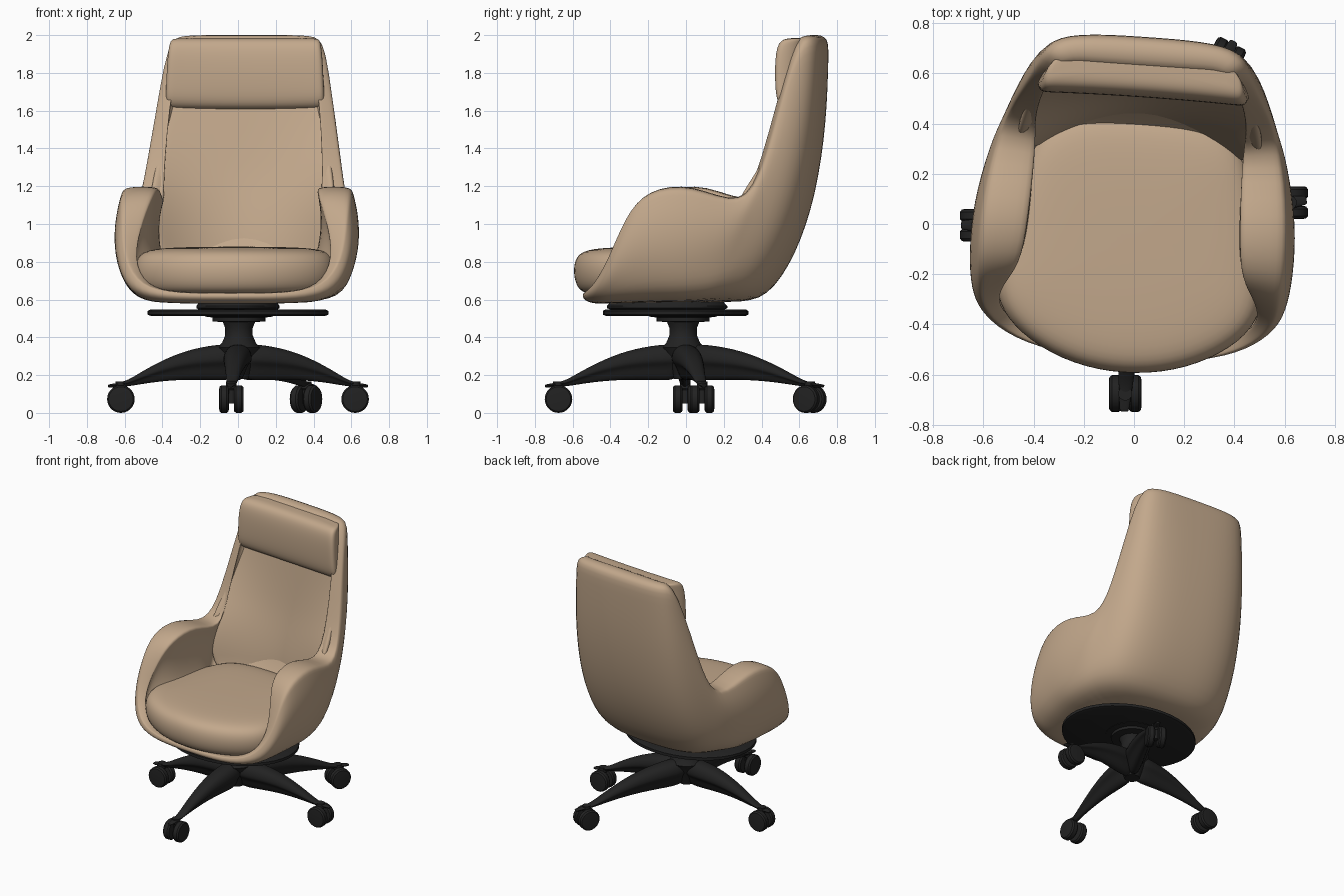
import bpy, bmesh, math
from mathutils import Vector

if "Cube" in bpy.data.objects:
    bpy.data.objects.remove(bpy.data.objects["Cube"])

TURN = math.radians(-4)          # upholstery is swivelled slightly on the base
HUB = Vector((0.005, -0.015, 0))


def material(name, rgb):
    m = bpy.data.materials.new(name)
    m.diffuse_color = (*rgb, 1)
    m.use_nodes = True
    m.node_tree.nodes["Principled BSDF"].inputs["Base Color"].default_value = m.diffuse_color
    return m


TAN = material("tan_leather", (0.54, 0.39, 0.26))
BLACK = material("black_plastic", (0.016, 0.016, 0.016))


def loft(name, rings, mat, subdiv=0, turn=0.0, loc=(0, 0, 0)):
    """Skin closed rings of equal length, cap both ends."""
    bm = bmesh.new()
    vs = [[bm.verts.new(p) for p in ring] for ring in rings]
    n = len(rings[0])
    for a, b in zip(vs, vs[1:]):
        for i in range(n):
            j = (i + 1) % n
            bm.faces.new((a[i], a[j], b[j], b[i]))
    bm.faces.new(vs[0])
    bm.faces.new(vs[-1])
    bmesh.ops.recalc_face_normals(bm, faces=bm.faces)
    me = bpy.data.meshes.new(name)
    bm.to_mesh(me)
    bm.free()
    ob = bpy.data.objects.new(name, me)
    bpy.context.collection.objects.link(ob)
    me.materials.append(mat)
    ob.rotation_euler.z = turn
    ob.location = loc
    if subdiv:
        mod = ob.modifiers.new("smooth", 'SUBSURF')
        mod.levels = mod.render_levels = subdiv
    bpy.ops.object.select_all(action='DESELECT')
    ob.select_set(True)
    bpy.context.view_layer.objects.active = ob
    if subdiv:
        bpy.ops.object.shade_smooth()
    else:
        bpy.ops.object.shade_smooth_by_angle(angle=math.radians(35))
    return ob


def lathe(name, profile, mat, sx=1, sy=1, seg=40, **kw):
    rings = [[(r * sx * math.cos(2 * math.pi * i / seg), r * sy * math.sin(2 * math.pi * i / seg), z)
              for i in range(seg)] for r, z in profile]
    return loft(name, rings, mat, **kw)


# --- outer shell: columns of (bottom, middle, rim, inward thickness) ---
back_cols = [
    ((0, .43, .60), (0, .685, 1.15), (0, .745, 2.005), (0, -.13)),
    ((.25, .42, .60), (.25, .68, 1.15), (.22, .745, 2.005), (0, -.13)),
    ((.42, .36, .61), (.45, .62, 1.15), (.385, .72, 2.0), (-.1, -.1)),
    ((.50, .25, .62), (.53, .46, 1.13), (.42, .61, 1.99), (-.06, -.02)),
    ((.53, .19, .62), (.56, .36, .98), (.50, .455, 1.31), (-.08, -.03)),
]
arm_cols = [
    ((.54, .13, .61), (.60, .25, .90), (.555, .345, 1.08), (-.15, -.02)),
    ((.55, 0, .60), (.65, .03, .90), (.60, .07, 1.22), (-.19, 0)),
    ((.54, -.15, .60), (.65, -.17, .88), (.605, -.17, 1.185), (-.18, 0)),
    ((.52, -.28, .59), (.63, -.31, .81), (.59, -.28, 1.05), (-.11, .03)),
    ((.45, -.39, .58), (.58, -.39, .68), (.58, -.37, .82), (-.05, .03)),
    ((.38, -.42, .58), (.48, -.465, .62), (.485, -.46, .67), (-.03, .04)),
    ((.27, -.46, .575), (.30, -.525, .60), (.30, -.525, .635), (-.01, .04)),
    ((0, -.47, .575), (0, -.54, .60), (0, -.54, .635), (0, .04)),
]


def column(b, m, r, d):
    b, m, r = Vector(b), Vector(m), Vector(r)
    d = Vector((d[0], d[1], 0))

    def at(t):
        return b * (2 * (t - .5) * (t - 1)) + m * (4 * t * (1 - t)) + r * (2 * t * (t - .5))
    pts = [Vector((b.x * .6, b.y * .6, .585))]
    pts += [at(t) for t in (0, .25, .5, .75, .95, 1)]
    pts += [at(t) + d * (1.3 - .3 * t) for t in (1, .95, .75, .5, .25)]
    pts.append(Vector((b.x * .5, b.y * .5, .66)))
    return pts


half = [column(*c) for c in back_cols + arm_cols]
cols = half + [[Vector((-p.x, p.y, p.z)) for p in c] for c in half[-2:0:-1]]
loft("seat_shell", [list(r) for r in zip(*cols)], TAN, 2, TURN)

# --- seat cushion ---
edge = [(0, -.595), (.2, -.57), (.38, -.49), (.5, -.38), (.535, -.25), (.51, 0), (.46, .2),
        (.40, .36), (.25, .435), (0, .44)]
edge += [(-x, y) for x, y in edge[-2:0:-1]]
loft("seat_cushion", [[(x * s, (y + .08) * s - .08, z) for x, y in edge] for s, z in
     ((.5, .62), (.88, .625), (.98, .66), (1.02, .74), (1.0, .82), (.9, .865), (.6, .877), (.2, .88))],
     TAN, 2, TURN)


# --- back pad and headrest: slabs with a curved front ---
def slab(name, rows):
    rings = []
    for z, w, yc, ys, yb in rows:
        ring = [(s * w * .97, yc + (ys - yc) * s * s, z) for s in (-1, -.9, -.55, 0, .55, .9, 1)]
        ring += [(w, ys + .04, z), (w * .86, yb, z), (0, yb, z), (-w * .86, yb, z), (-w, ys + .04, z)]
        rings.append(ring)
    loft(name, rings, TAN, 2, TURN)


slab("back_pad", [(.74, .42, .44, .28, .46), (.9, .46, .455, .26, .50), (1.05, .49, .485, .27, .54),
                  (1.17, .50, .51, .32, .57), (1.3, .475, .53, .415, .60), (1.5, .45, .555, .505, .65),
                  (1.7, .42, .58, .56, .67), (1.94, .37, .62, .61, .68)])
slab("headrest", [(1.605, .37, .59, .59, .66), (1.61, .42, .545, .545, .66), (1.65, .43, .517, .505, .67),
                  (1.75, .425, .506, .498, .67), (1.87, .42, .506, .498, .67), (1.95, .41, .52, .51, .68),
                  (1.98, .40, .55, .54, .68), (1.985, .36, .59, .585, .68)])

# --- swivel mechanism and column ---
lathe("support_plate", [(.96, .513), (1, .52), (1, .54), (.97, .547)], BLACK, .48, .385,
      turn=TURN, loc=(0, -.055, 0))
lathe("upper_plate", [(.9, .54), (1, .555), (1, .565), (.9, .60)], BLACK, .22, .32,
      turn=TURN, loc=(0, -.10, 0))
lathe("gas_column", [(.05, .18), (.09, .30), (.115, .345), (.09, .37), (.073, .41), (.073, .45),
                     (.085, .48), (.14, .485), (.14, .505), (.18, .51), (.18, .525)], BLACK, loc=HUB)

# --- four legs with twin-wheel casters (x, y, swivel angle) ---
casters = {"left": (-.62, -.005, 180), "right": (.62, .085, 0), "front": (-.035, -.675, -90),
           "rear": (.36, .655, 62)}
sections = [(0, .07, .17, .365), (.18, .08, .168, .365), (.45, .064, .175, .333), (.68, .047, .165, .27),
            (.86, .034, .148, .205), (.96, .028, .138, .165), (1.1, .02, .132, .152), (1.11, .015, .136, .148)]
for side, (cx, cy, swivel) in casters.items():
    c = Vector((cx, cy, 0))
    reach = (c - HUB).length
    ang = math.atan2(cy - HUB.y, cx - HUB.x)
    rings = []
    for f, w, zb, zt in sections:
        r, h = f * reach, zt - zb
        rings.append([(r, y * w, zb + k * h) for y, k in
                      ((-.4, 0), (-.6, .42), (-1.05, .52), (-.9, .85), (-.4, 1),
                       (.4, 1), (.9, .85), (1.05, .52), (.6, .42), (.4, 0))])
    loft(side + "_leg", rings, BLACK, 2, ang, HUB)
    lathe(side + "_caster_stem", [(.02, .05), (.02, .12), (.028, .13), (.028, .165)], BLACK,
          seg=16, loc=c)
    turn = math.radians(swivel)
    for k in (-1, 1):
        off = Vector((-math.sin(turn), math.cos(turn), 0)) * .039 * k
        wheel = lathe(side + "_caster_wheel_" + ("a" if k < 0 else "b"),
                      [(.05, -.026), (.065, -.024), (.073, -.014), (.073, .014), (.065, .024), (.05, .026)],
                      BLACK, seg=28, loc=c + off + Vector((0, 0, .073)))
        wheel.rotation_euler = (math.pi / 2, 0, turn)
